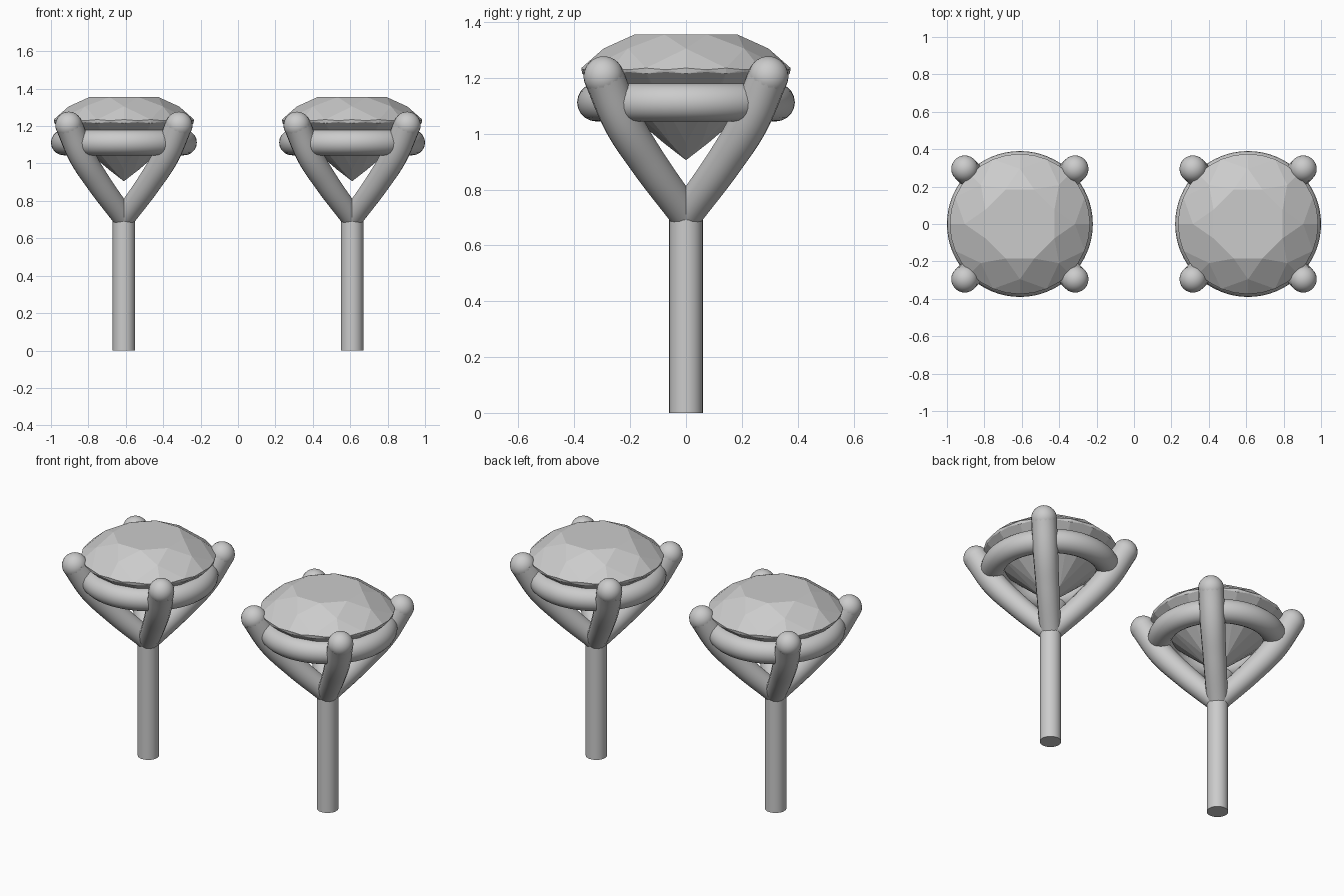
import bpy, bmesh
from math import sin, cos, pi, radians

if "Cube" in bpy.data.objects:
    bpy.data.objects.remove(bpy.data.objects["Cube"])

STUD_X = 0.61      # each stud sits this far from the centre
PRONG = [(0.0, 0.71, 0.060), (0.20, 0.905, 0.066),
         (0.318, 1.04, 0.071), (0.417, 1.205, 0.072)]   # radial distance, z, thickness


def polar(r, turn, z):
    return (r * cos(turn), r * sin(turn), z)


def smooth(obj, angle=40):
    bpy.ops.object.select_all(action='DESELECT')
    obj.select_set(True)
    bpy.context.view_layer.objects.active = obj
    bpy.ops.object.shade_smooth_by_angle(angle=radians(angle))


def make_post():
    bpy.ops.mesh.primitive_cylinder_add(vertices=32, radius=0.06, depth=0.715,
                                        location=(0, 0, 0.3575))
    smooth(bpy.context.object)
    return bpy.context.object


def make_ring():
    bpy.ops.mesh.primitive_torus_add(major_radius=0.322, minor_radius=0.068,
                                     major_segments=64, minor_segments=20,
                                     location=(0, 0, 1.112))
    smooth(bpy.context.object)
    return bpy.context.object


def make_prongs():
    # four tapered curved bars
    data = bpy.data.curves.new("prongs", 'CURVE')
    data.dimensions = '3D'
    data.bevel_depth = 1.0
    data.bevel_resolution = 6
    data.resolution_u = 8
    data.use_fill_caps = True
    for k in range(4):
        spline = data.splines.new('BEZIER')
        spline.bezier_points.add(len(PRONG) - 1)
        for p, (r, z, thick) in zip(spline.bezier_points, PRONG):
            p.co = polar(r, pi / 4 + k * pi / 2, z)
            p.radius = thick
            p.handle_left_type = p.handle_right_type = 'AUTO'
    obj = bpy.data.objects.new("prongs", data)
    bpy.context.collection.objects.link(obj)
    bpy.ops.object.select_all(action='DESELECT')
    obj.select_set(True)
    bpy.context.view_layer.objects.active = obj
    bpy.ops.object.convert(target='MESH')
    obj = bpy.context.object
    # rounded tips
    tips = []
    r, z, thick = PRONG[-1]
    for k in range(4):
        bpy.ops.mesh.primitive_uv_sphere_add(segments=24, ring_count=16, radius=thick,
                                             location=polar(r, pi / 4 + k * pi / 2, z))
        tips.append(bpy.context.object)
    for o in tips + [obj]:
        o.select_set(True)
    bpy.context.view_layer.objects.active = obj
    bpy.ops.object.join()
    smooth(obj)
    return obj


def make_gem():
    # round brilliant cut: convex hull of table, crown, girdle, pavilion and culet points
    pts = [(0, 0, 0.905)]
    for k in range(8):
        main, half = k * pi / 4, (k + 0.5) * pi / 4
        pts += [polar(0.20, half, 1.355), polar(0.295, main, 1.305), polar(0.08, main, 0.967)]
    for k in range(32):
        dip = 0.006 * (k % 2)
        pts += [polar(0.375, k * pi / 16, 1.235 - dip), polar(0.372, k * pi / 16, 1.215 + dip)]
    bm = bmesh.new()
    verts = [bm.verts.new(p) for p in pts]
    bmesh.ops.convex_hull(bm, input=verts)
    bmesh.ops.dissolve_limit(bm, angle_limit=radians(1.5), verts=bm.verts, edges=bm.edges)
    bmesh.ops.recalc_face_normals(bm, faces=bm.faces)
    mesh = bpy.data.meshes.new("gem")
    bm.to_mesh(mesh)
    bm.free()
    obj = bpy.data.objects.new("gem", mesh)
    bpy.context.collection.objects.link(obj)
    return obj


# left stud, then a linked copy on the right
for name, maker in (("post", make_post), ("setting_ring", make_ring),
                    ("prongs", make_prongs), ("gem", make_gem)):
    left = maker()
    left.name = "left_" + name
    right = left.copy()
    right.name = "right_" + name
    bpy.context.collection.objects.link(right)
    left.location.x -= STUD_X
    right.location.x += STUD_X
